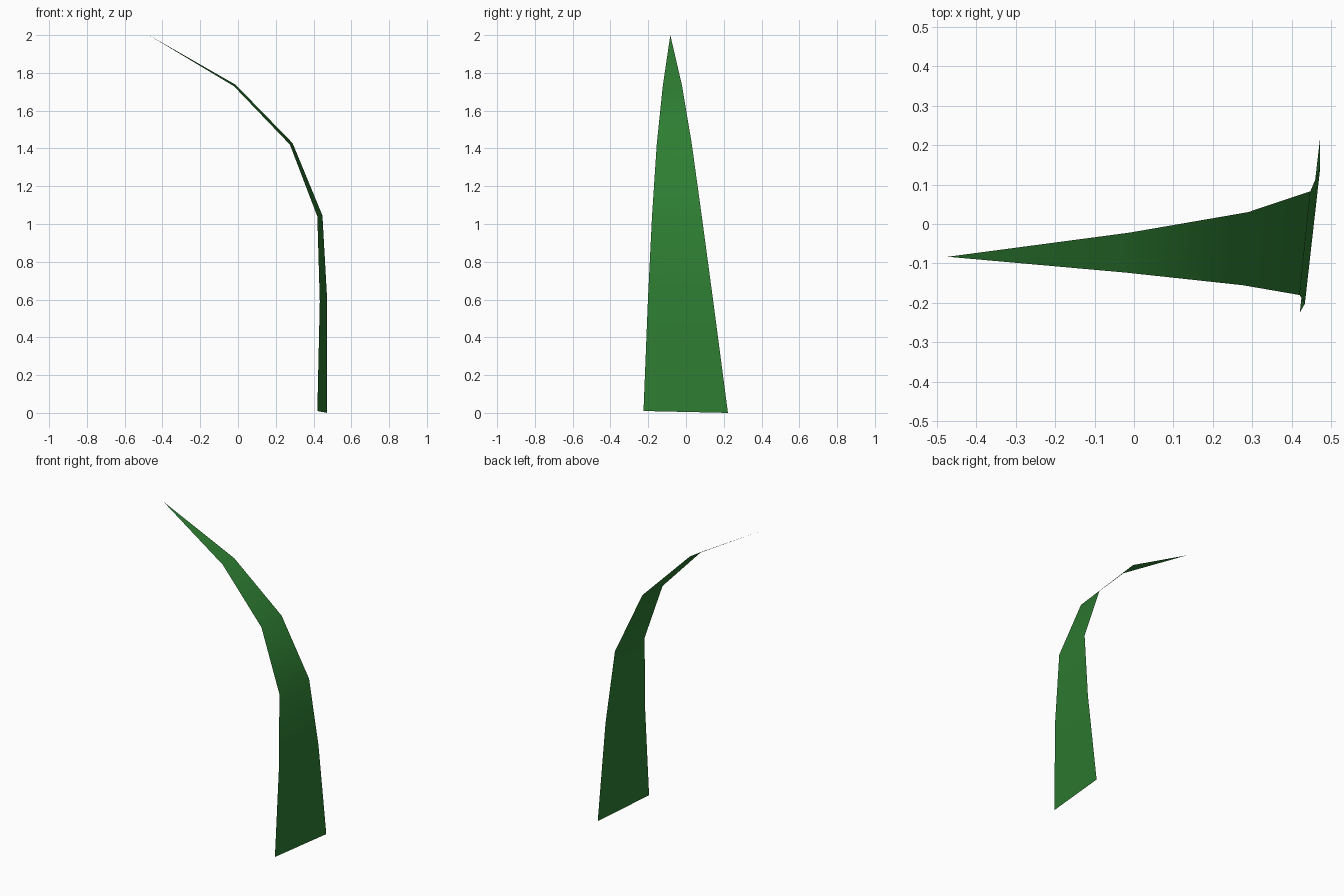
import bpy
import bmesh

cube = bpy.data.objects.get("Cube")
if cube:
    bpy.data.objects.remove(cube, do_unlink=True)

# Leaf colour
green = bpy.data.materials.new("leaf_green")
green.use_nodes = True
colour = (0.027, 0.205, 0.032, 1.0)
green.diffuse_color = colour
green.node_tree.nodes["Principled BSDF"].inputs["Base Color"].default_value = colour

# Cross-sections from the root up: front edge point, back edge point
sections = [
    ((0.42, -0.225, 0.01), (0.472, 0.222, 0.0)),
    ((0.433, -0.202, 0.59), (0.472, 0.143, 0.60)),
    ((0.42, -0.18, 1.04), (0.447, 0.083, 1.045)),
    ((0.275, -0.155, 1.42), (0.289, 0.03, 1.428)),
    ((-0.022, -0.123, 1.73), (-0.012, -0.022, 1.737)),
]
tip_point = (-0.472, -0.083, 2.0)

# Bent blade: a single tapering sheet lofted through the sections
bm = bmesh.new()
rows = [[bm.verts.new(p) for p in pair] for pair in sections]
for (front, back), (front_up, back_up) in zip(rows, rows[1:]):
    bm.faces.new((front, back, back_up, front_up))
bm.faces.new((*rows[-1], bm.verts.new(tip_point)))
for face in bm.faces:
    face.smooth = True

mesh = bpy.data.meshes.new("grass_blade")
bm.to_mesh(mesh)
bm.free()
mesh.materials.append(green)
blade = bpy.data.objects.new("grass_blade", mesh)
bpy.context.collection.objects.link(blade)
